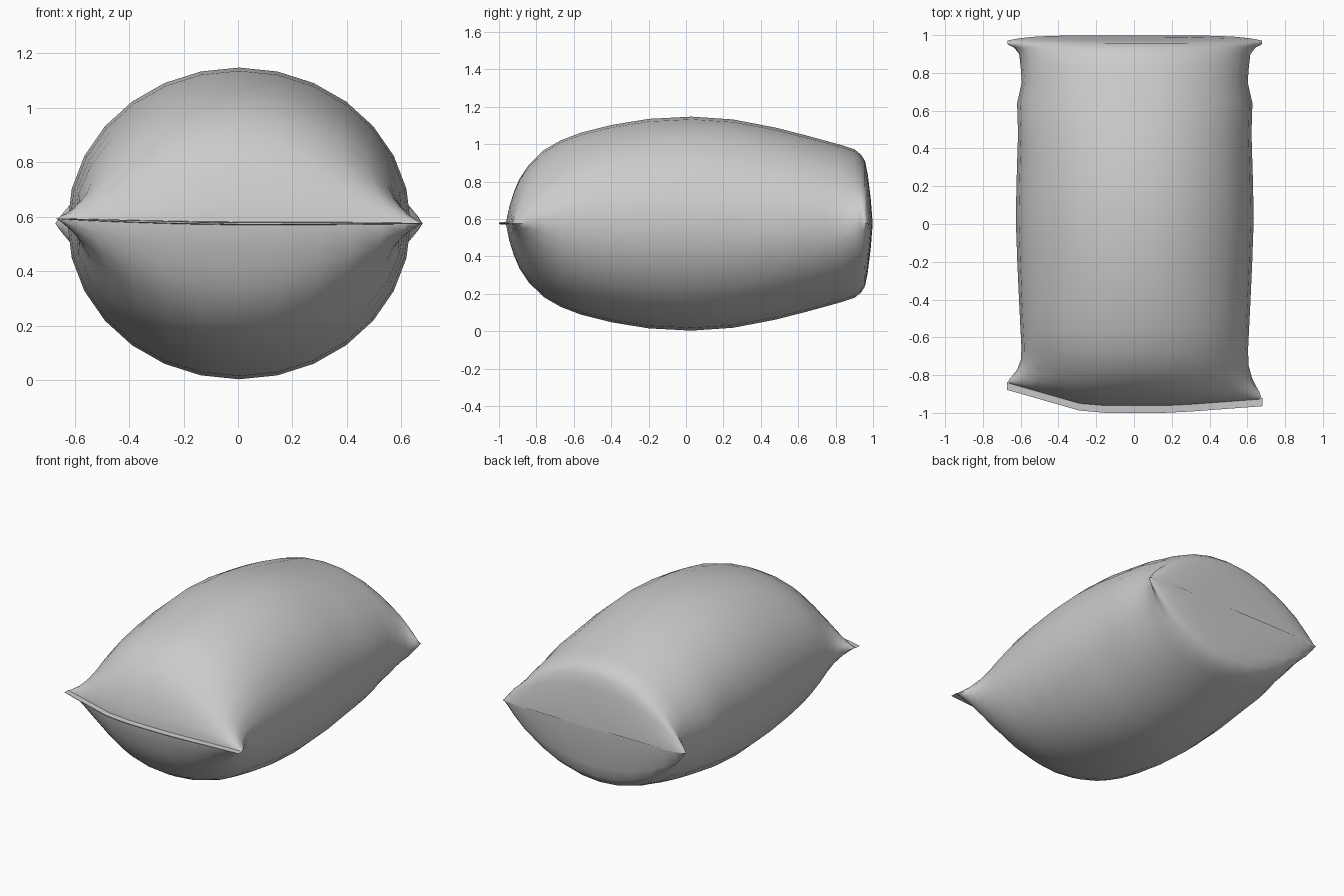
import bpy, bmesh
from math import sin, cos, tau, copysign

SIDES = 28
MID_Z = 0.575


def front_bow(x):
    # The sealed front edge sweeps back towards both corners, more on the left
    if x < -0.25:
        return 0.12 * (-x - 0.25) / 0.42
    if x > 0.2:
        return 0.035 * (x - 0.2) / 0.47
    return 0.0


def loft(name, stations, angle=40):
    # Each station: y, half width, half height, pinch (1 = ellipse, 2 = pointed lens)
    bm = bmesh.new()
    rings = []
    for y, w, h, pinch in stations:
        bow = min(1, max(0, (-0.6 - y) / 0.36))
        flare = min(1, max(0, (y - 0.94) / 0.05))
        ring = []
        for i in range(SIDES):
            a = tau * i / SIDES
            c, s = cos(a), sin(a)
            x = w * c
            z = h * copysign(abs(s) ** pinch, s)
            yy = y + bow * front_bow(x) - 0.027 * flare * abs(c) ** 6
            lift = 0.018 * bow * max(0, -c) ** 1.5
            ring.append(bm.verts.new((x + 0.004, yy, MID_Z + z + lift)))
        rings.append(ring)
    for r0, r1 in zip(rings, rings[1:]):
        for i in range(SIDES):
            j = (i + 1) % SIDES
            bm.faces.new((r0[i], r0[j], r1[j], r1[i]))
    bm.faces.new(rings[0])
    bm.faces.new(rings[-1])
    bmesh.ops.recalc_face_normals(bm, faces=bm.faces)
    mesh = bpy.data.meshes.new(name)
    bm.to_mesh(mesh)
    bm.free()
    obj = bpy.data.objects.new(name, mesh)
    bpy.context.collection.objects.link(obj)
    bpy.ops.object.select_all(action='DESELECT')
    obj.select_set(True)
    bpy.context.view_layer.objects.active = obj
    bpy.ops.object.shade_smooth_by_angle(angle=angle * tau / 360)
    return obj


# Stuffed sack: pinched flat at the front, folded lens-shaped end at the back
loft("sack_body", [
    (-0.962, 0.672, 0.006, 1.0),
    (-0.945, 0.668, 0.09, 1.35),
    (-0.92, 0.66, 0.17, 1.5),
    (-0.89, 0.645, 0.24, 1.5),
    (-0.84, 0.622, 0.315, 1.4),
    (-0.76, 0.602, 0.393, 1.22),
    (-0.67, 0.60, 0.445, 1.08),
    (-0.56, 0.605, 0.487, 1.0),
    (-0.40, 0.613, 0.527, 1.0),
    (-0.20, 0.622, 0.56, 1.0),
    (0.03, 0.63, 0.572, 1.0),
    (0.25, 0.625, 0.557, 1.0),
    (0.48, 0.618, 0.513, 1.0),
    (0.64, 0.623, 0.472, 1.0),
    (0.75, 0.598, 0.442, 1.0),
    (0.83, 0.604, 0.42, 1.05),
    (0.90, 0.612, 0.397, 1.2),
    (0.935, 0.64, 0.37, 1.4),
    (0.957, 0.668, 0.335, 1.55),
    (0.972, 0.674, 0.26, 1.55),
    (0.987, 0.674, 0.14, 1.5),
    (0.998, 0.674, 0.004, 1.0),
], 60)

# Thin flat seal strip along the pinched front edge
loft("front_seal", [
    (-1.0, 0.676, 0.003, 1.0),
    (-0.955, 0.676, 0.006, 1.0),
])
